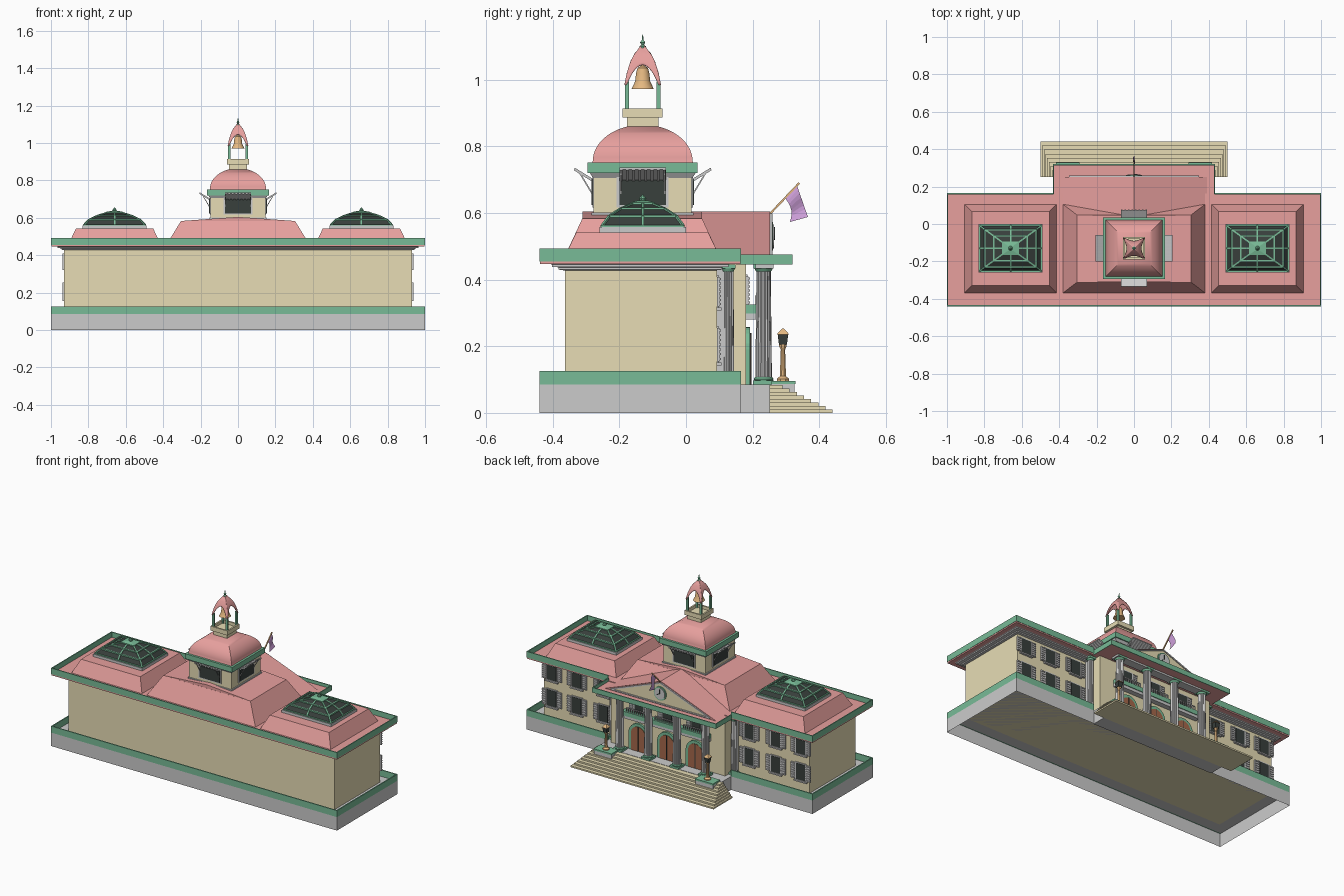
import bpy, math
from mathutils import Vector, Matrix

if "Cube" in bpy.data.objects:
    bpy.data.objects.remove(bpy.data.objects["Cube"])

MATS = {}
COL = dict(red=(.80, .35, .34), tan=(.80, .72, .46), green=(.19, .50, .31), black=(.04, .05, .045),
           brown=(.38, .14, .07), copper=(.78, .48, .22), purple=(.60, .34, .68))

def make(name, verts, faces, mat=None, M=None, smooth=False):
    me = bpy.data.meshes.new(name)
    me.from_pydata([tuple(v) for v in verts], [], faces)
    if M: me.transform(M)
    ob = bpy.data.objects.new(name, me)
    bpy.context.collection.objects.link(ob)
    if mat:
        if mat not in MATS:
            MATS[mat] = bpy.data.materials.new(mat)
            MATS[mat].diffuse_color = (*COL[mat], 1)
        me.materials.append(MATS[mat])
    if smooth:
        bpy.ops.object.select_all(action='DESELECT')
        ob.select_set(True)
        bpy.context.view_layer.objects.active = ob
        bpy.ops.object.shade_smooth_by_angle(angle=math.radians(35))
    return ob

def skin(n, rings, cap0, cap1):
    f = [(r*n+i, r*n+(i+1) % n, (r+1)*n+(i+1) % n, (r+1)*n+i) for r in range(rings-1) for i in range(n)]
    if cap0: f.append(tuple(reversed(range(n))))
    if cap1: f.append(tuple(range((rings-1)*n, rings*n)))
    return f

def loft(name, cx, cy, rings, mat=None, cap0=True, cap1=True, smooth=False):
    """Rectangular rings (half x, half y, z)."""
    v = [(cx+sx*a, cy+sy*b, z) for a, b, z in rings for sx, sy in ((-1, -1), (1, -1), (1, 1), (-1, 1))]
    return make(name, v, skin(4, len(rings), cap0, cap1), mat, None, smooth)

def box(name, x0, x1, y0, y1, z0, z1, mat=None, M=None):
    v = [(x, y, z) for z in (z0, z1) for x, y in ((x0, y0), (x1, y0), (x1, y1), (x0, y1))]
    return make(name, v, skin(4, 2, True, True), mat, M)

def prism(name, pts, a0, a1, axis='y', mat=None, M=None):
    v = [((p, a, q) if axis == 'y' else (a, p, q)) for a in (a0, a1) for p, q in pts]
    return make(name, v, skin(len(pts), 2, True, True), mat, M)

def lathe(name, x, y, prof, mat=None, n=16, flute=1.0, smooth=True):
    v = []
    for r, z in prof:
        for i in range(n):
            a = 2*math.pi*(i+.5)/n
            k = r*(flute if i % 2 else 1)
            v.append((x+k*math.cos(a), y+k*math.sin(a), z))
    return make(name, v, skin(n, len(prof), True, True), mat, None, smooth)

def bars(name, segs, r, mat=None, M=None):
    v, f = [], []
    for p, q in segs:
        p, q = Vector(p), Vector(q)
        rot = (q-p).to_track_quat('Z', 'Y')
        b = len(v)
        for e in (p, q):
            v += [e + rot @ Vector((sx*r, sy*r, 0)) for sx, sy in ((-1, -1), (1, -1), (1, 1), (-1, 1))]
        f += [tuple(b+i for i in q4) for q4 in skin(4, 2, True, True)]
    return make(name, v, f, mat, M)

def arch_pts(x, w, z0, zs, n=12):
    return [(x-w, z0), (x+w, z0)] + [(x+w*math.cos(math.pi*i/n), zs+w*math.sin(math.pi*i/n)) for i in range(n+1)]

CY, HY = -.1375, .3025

# plinth, walls and the thin rims of plinth and roof
loft("plinth", 0, CY, [(1, HY, 0), (1, HY, .085)], cap0=False)
box("portico_base", -.43, .43, .16, .257, 0, .085)
def rim(name, z0, z1, t, mat):
    box(name, -1, 1, -.44, -.44+t, z0, z1, mat)
    for s in (-1, 1):
        box(name, min(s, s*(1-t)), max(s, s*(1-t)), -.44, .165, z0, z1, mat)
        box(name, min(s, s*.43), max(s, s*.43), .165-t, .165, z0, z1, mat)
rim("plinth_rim", .085, .126, .007, "green")
rim("eave_fascia", .455, .493, .006, "green")
loft("main_walls", 0, -.135, [(.93, .2275, .085), (.93, .2275, .45)], "tan")
box("center_block", -.4, .4, .08, .18, .085, .447, "tan")
loft("cornice", 0, CY, [(.93, .23, .428), (.945, .245, .430), (.945, .245, .437), (.965, .265, .438), (.965, .265, .445), (.975, .275, .449)])
loft("roof_deck", 0, CY, [(.998, HY-.002, .447), (.998, HY-.002, .46)], "red")

# wing roofs with skylights
SKY = [(.165, .122, .56), (.137, .100, .590), (.090, .066, .612), (.042, .031, .627)]
for s in (-1, 1):
    cx = s*.66
    loft("wing_roof", cx, -.1315, [(.2475, .2385, .457), (.207, .198, .542)], "red")
    loft("skylight_frame", cx, -.13, [(.172, .13, .54), (.172, .13, .558)])
    loft("skylight_glass", cx, -.13, SKY, "black")
    pt = lambda r, i, j: (cx+i*r[0], -.13+j*r[1], r[2])
    edge = [(-1, -1), (0, -1), (1, -1), (1, 0), (1, 1), (0, 1), (-1, 1), (-1, 0)]
    segs = [(pt(r, *edge[k]), pt(r, *edge[(k+1) % 8])) for r in SKY for k in range(8)]
    segs += [(pt(SKY[i], *e), pt(SKY[i+1], *e)) for i in range(3) for e in edge]
    bars("skylight_ribs", segs, .004, "green")
    loft("skylight_cap", cx, -.13, [(.046, .036, .626), (.046, .036, .632), (.012, .012, .638)], "green")
    lathe("skylight_finial", cx, -.13, [(.008, .635), (.012, .643), (.002, .655)], "green", 8)

# central roof and portico gable
loft("center_roof", 0, -.1315, [(.382, .2385, .457), (.305, .18, .583)], "red")
prism("center_roof_ridge", [(-.305, .583), (.305, .583), (0, .605)], -.311, .048, 'y', "red")
prism("gable_roof", [(-.405, .45), (.405, .45), (0, .605)], -.1, .252, 'y', "red")
prism("pediment_panel", [(-.34, .466), (.34, .466), (0, .593)], .24, .255, 'y', "tan")
bars("pediment_moulding", [((-.345, .256, .465), (.345, .256, .465)), ((-.345, .256, .465), (0, .256, .595)), ((.345, .256, .465), (0, .256, .595))], .004)
box("portico_deck", -.431, .431, .15, .315, .445, .456, "red")
box("portico_fascia", -.433, .433, .314, .32, .445, .476, "green")
for s in (-1, 1):
    box("portico_fascia_side", s*.43-.003, s*.43+.003, .16, .32, .445, .476, "green")
box("portico_beam", -.335, .335, .208, .262, .434, .447)

# clock
turn = Matrix.Translation((0, .255, .53)) @ Matrix.Rotation(-math.pi/2, 4, 'X')
for nm, r, h, m in (("clock_frame", .043, .006, "green"), ("clock_face", .036, .009, None)):
    v = [(r*math.cos(i*math.pi/12), r*math.sin(i*math.pi/12), z) for z in (0, h) for i in range(24)]
    make(nm, v, skin(24, 2, True, True), m, turn)
bars("clock_hands", [((0, .265, .53), (0, .265, .558)), ((0, .265, .53), (.018, .265, .52))], .002, "black")

# flag
bars("flag_pole", [((0, .24, .585), (0, .34, .69))], .003, "copper")
v = []
for i in range(9):
    t = i/8
    w = .006*math.sin(t*7)
    v += [(w, .333-.035*t*.3+.03*t, .683-.10*t), (w*.5, .298+.012*t+.012*math.sin(t*3), .645-.072*t)]
    v[-2] = (w, .333+.033*t, .683-.095*t)
make("flag", v, [(2*i, 2*i+1, 2*i+3, 2*i+2) for i in range(8)], "purple")

# columns
def column(x, y, r, z0):
    box("column_base", x-r*1.25, x+r*1.25, y-r*1.25, y+r*1.25, z0, z0+.012, "green")
    lathe("column_torus", x, y, [(r*1.1, z0+.012), (r*1.2, z0+.017), (r*1.05, z0+.023)], "green")
    lathe("column_shaft", x, y, [(r, z0+.02), (r*.86, .43)], None, 32, .9, False)
    lathe("column_neck", x, y, [(r*.9, .424), (r*1.15, .434)], "green")
    box("column_capital", x-r*1.2, x+r*1.2, y-r*1.2, y+r*1.2, .434, .446, "green")
for x in (-.3, -.1, .1, .3):
    column(x, .233, .025, .085)
for s in (-1, 1):
    column(s*.425, .127, .018, .085)
    box("corner_pilaster", s*.413-.018, s*.413+.018, .09, .112, .085, .44)

# doors, balconies and windows
def window(x, y, z0, z1, w):
    box("window_frame", x-w-.006, x+w+.006, y-.005, y+.005, z0-.006, z1+.006)
    box("window_glass", x-w, x+w, y, y+.007, z0, z1, "black")
    box("window_sill", x-w-.012, x+w+.012, y, y+.014, z0-.012, z0-.004)
    segs = []
    for s in (-1, 1):
        c = x+s*(w+.021)
        box("window_shutter", c-.015, c+.015, y, y+.008, z0, z1)
        segs += [((c-.013, y+.009, z0+(k+.5)*(z1-z0)/7), (c+.013, y+.009, z0+(k+.5)*(z1-z0)/7)) for k in range(7)]
    bars("shutter_slats", segs, .003)
for s in (-1, 1):
    for x in (.51, .695, .88):
        window(s*x if x < .88 else s*.87, .0925, .155, .255, .032)
        window(s*x if x < .88 else s*.87, .0925, .32, .408, .032)
for x in (-.2, 0, .2):
    prism("door_surround", arch_pts(x, .068, .085, .19), .175, .192, 'y', "green")
    prism("door", arch_pts(x, .05, .085, .19), .176, .194, 'y', "brown")
    bars("door_split", [((x, .194, .085), (x, .194, .24))], .002, "black")
    window(x, .18, .325, .41, .03)
    segs = [((x-.07, .21, .35), (x+.07, .21, .35))]
    segs += [((x-.07+.014*k, .21, .32), (x-.07+.014*k, .21, .35)) for k in range(11)]
    bars("balcony_railing", segs, .0025)
box("balcony_slab", -.3, .3, .17, .212, .28, .298)
box("balcony_band", -.3, .3, .17, .216, .298, .325, "green")

# steps, pedestals and lamps
for i in range(8):
    box("step", -.5+.009*i, .5-.009*i, .25, .44-.0215*i, .0105*i, .0105*(i+1)-.001, "tan")
for s in (-1, 1):
    x, y = s*.355, .291
    box("lamp_pedestal", x-.06, x+.06, .257, .325, .02, .088)
    box("pedestal_cap", x-.063, x+.063, .257, .328, .086, .096, "green")
    lathe("lamp_post", x, y, [(.02, .096), (.02, .102), (.01, .11), (.007, .19), (.012, .2), (.012, .205)], "copper", 8)
    loft("lamp_glass", x, y, [(.012, .012, .205), (.016, .016, .238)], "black")
    loft("lamp_roof", x, y, [(.018, .018, .236), (.012, .012, .244), (.002, .002, .254)], "copper")

# tower with four louvred openings
TY = -.13
loft("tower_body", 0, TY, [(.147, .147, .56), (.147, .147, .72)], "tan")
loft("tower_sill", 0, TY, [(.153, .153, .59), (.153, .153, .602)])
loft("tower_cornice", 0, TY, [(.149, .149, .705), (.16, .16, .722)])
loft("tower_band", 0, TY, [(.165, .165, .72), (.165, .165, .752)], "green")
for k in range(4):
    M = Matrix.Translation((0, TY, 0)) @ Matrix.Rotation(k*math.pi/2, 4, 'Z')
    box("tower_window_frame", -.078, .078, -.151, -.14, .617, .708, None, M)
    box("tower_window", -.07, .07, -.154, -.14, .624, .702, "black", M)
    prism("tower_awning", [(-.15, .697), (-.205, .731), (-.205, .736), (-.15, .703)], -.07, .07, 'x', None, M)
    bars("awning_ribs", [((-.065+.0186*i, -.15, .698), (-.065+.0186*i, -.205, .732)) for i in range(8)], .004, None, M)
    bars("awning_stays", [((s*.066, -.15, .655), (s*.066, -.19, .722)) for s in (-1, 1)], .002, None, M)
dome = [(.15*math.cos(t), .755+.11*math.sin(t)) for t in [math.radians(6.25*i) for i in range(13)]]
loft("tower_dome", 0, TY, [(.153, .153, .748)] + [(h, h, z) for h, z in dome], "red", smooth=True)

# bell lantern
loft("lantern_base", 0, TY, [(.047, .047, .85), (.047, .047, .888)], "tan")
loft("lantern_parapet", 0, TY, [(.06, .06, .886), (.06, .06, .914), (.05, .05, .914), (.05, .05, .895)], "tan")
for sx in (-1, 1):
    for sy in (-1, 1):
        x, y = sx*.047, TY+sy*.047
        box("lantern_post", x-.006, x+.006, y-.006, y+.006, .895, .995, "green")
PROF = [(.985, .055), (1.02, .048), (1.055, .037), (1.08, .024), (1.095, .010), (1.105, .005)]
def half(z):
    for (a, p), (b, q) in zip(PROF, PROF[1:]):
        if z <= b: return p+(q-p)*(z-a)/(b-a)
    return PROF[-1][1]
NU, NV = 16, 8
for k in range(4):
    v = []
    for i in range(NU+1):
        u = -1+2*i/NU
        zb = .985+.06*math.sqrt(max(0, 1-(u/.8)**2))
        for j in range(NV+1):
            z = zb+(1.103-zb)*j/NV
            v.append((u*half(z), -half(z), z))
    f = [(i*(NV+1)+j, (i+1)*(NV+1)+j, (i+1)*(NV+1)+j+1, i*(NV+1)+j+1) for i in range(NU) for j in range(NV)]
    ob = make("lantern_roof", v, f, "red", Matrix.Translation((0, TY, 0)) @ Matrix.Rotation(k*math.pi/2, 4, 'Z'), True)
    ob.modifiers.new("thickness", 'SOLIDIFY').thickness = .004
lathe("bell", 0, TY, [(.034, .972), (.030, .980), (.023, .995), (.020, 1.02), (.016, 1.035), (.006, 1.042), (.004, 1.07)], "copper", 20)
lathe("lantern_finial", 0, TY, [(.010, 1.092), (.010, 1.10), (.004, 1.105), (.008, 1.112), (.003, 1.118), (.001, 1.136)], "green", 10)

for m in bpy.data.materials:
    if m.users and not m.is_grease_pencil:
        m.use_nodes = True
        m.node_tree.nodes["Principled BSDF"].inputs["Base Color"].default_value = m.diffuse_color
